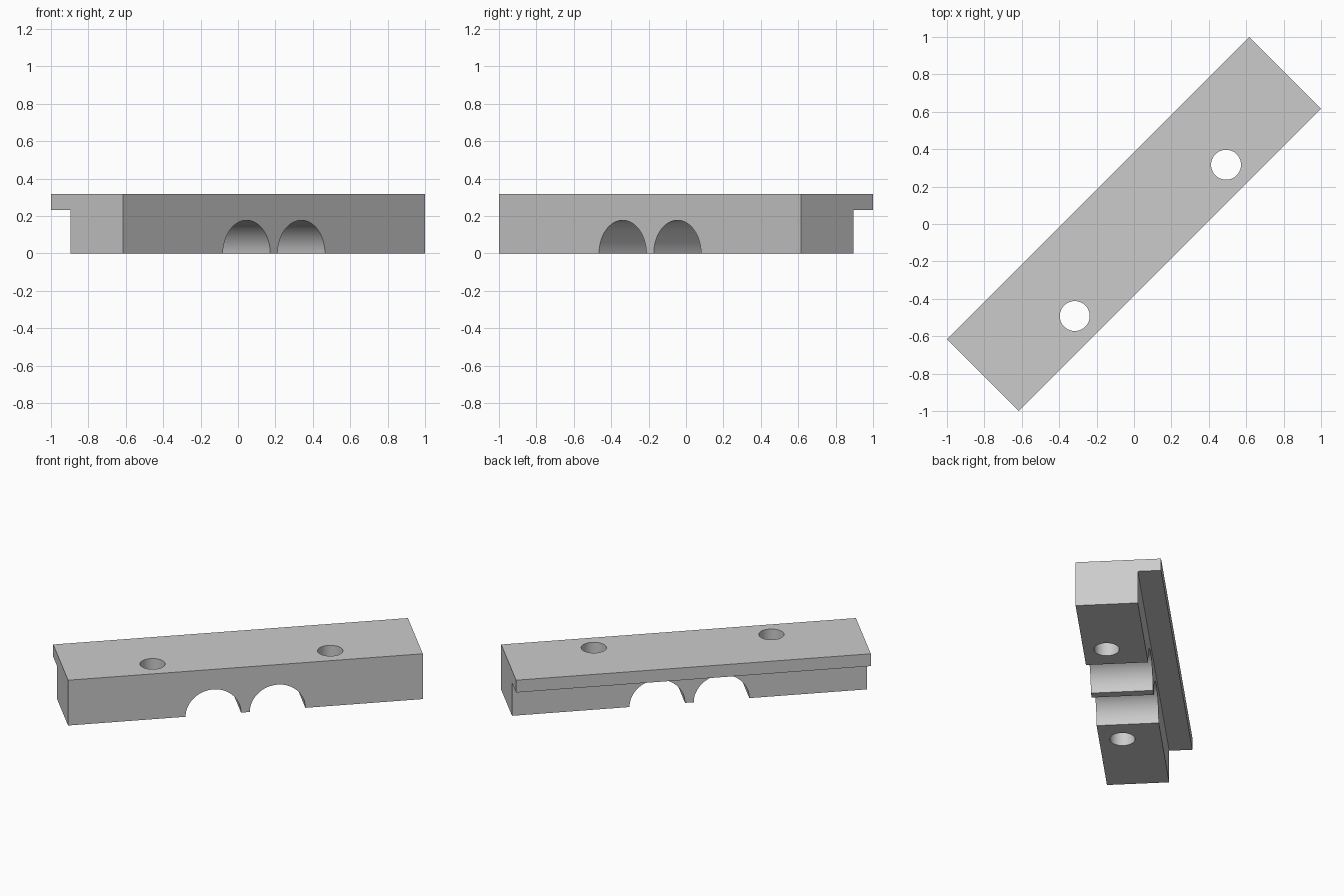
import bpy
import bmesh
from math import pi, radians
from mathutils import Matrix, Vector

cube = bpy.data.objects.get("Cube")
if cube:
    bpy.data.objects.remove(cube, do_unlink=True)

HALF_LENGTH = 1.142
HEIGHT = 0.317
TURN = Matrix.Rotation(radians(45), 4, 'Z')   # the bar lies diagonally

grey = bpy.data.materials.new("plain grey")
grey.use_nodes = True
colour = (0.6, 0.6, 0.6, 1)
grey.diffuse_color = colour
grey.node_tree.nodes["Principled BSDF"].inputs["Base Color"].default_value = colour


def add_object(name, bm):
    bmesh.ops.recalc_face_normals(bm, faces=bm.faces)
    bm.transform(TURN)
    mesh = bpy.data.meshes.new(name)
    bm.to_mesh(mesh)
    bm.free()
    mesh.materials.append(grey)
    obj = bpy.data.objects.new(name, mesh)
    bpy.context.collection.objects.link(obj)
    return obj


def cylinder_cutter(name, radius, depth, matrix):
    bm = bmesh.new()
    bmesh.ops.create_cone(bm, cap_ends=True, segments=64, radius1=radius,
                          radius2=radius, depth=depth, matrix=matrix)
    obj = add_object(name, bm)
    obj.hide_render = True
    return obj


# Bar with an overhanging back lip: L-shaped section extruded lengthwise
front, back, lip, lip_z = -0.272, 0.124, 0.272, 0.231
section = [(front, 0), (back, 0), (back, lip_z), (lip, lip_z),
           (lip, HEIGHT), (front, HEIGHT)]
bm = bmesh.new()
face = bm.faces.new([bm.verts.new((-HALF_LENGTH, y, z)) for y, z in section])
extruded = bmesh.ops.extrude_face_region(bm, geom=[face])["geom"]
bmesh.ops.translate(bm, vec=Vector((2 * HALF_LENGTH, 0, 0)),
                    verts=[v for v in extruded if isinstance(v, bmesh.types.BMVert)])
bar = add_object("clamp_bar", bm)

# Two round channels underneath and two vertical bolt holes
cutters = []
for side in (-1, 1):
    channel = Matrix.Translation((side * 0.207, 0, -0.002)) @ Matrix.Rotation(pi / 2, 4, 'X')
    cutters.append(cylinder_cutter("channel_cutter", 0.179, 1, channel))
    hole = Matrix.Translation((side * 0.572, -0.124, HEIGHT / 2))
    cutters.append(cylinder_cutter("hole_cutter", 0.08, 1, hole))

bpy.context.view_layer.objects.active = bar
bar.select_set(True)
for cutter in cutters:
    cut = bar.modifiers.new("cut", 'BOOLEAN')
    cut.operation = 'DIFFERENCE'
    cut.solver = 'EXACT'
    cut.object = cutter
    bpy.ops.object.modifier_apply(modifier=cut.name)
    bpy.data.objects.remove(cutter, do_unlink=True)

bpy.ops.object.shade_smooth_by_angle(angle=radians(30))
